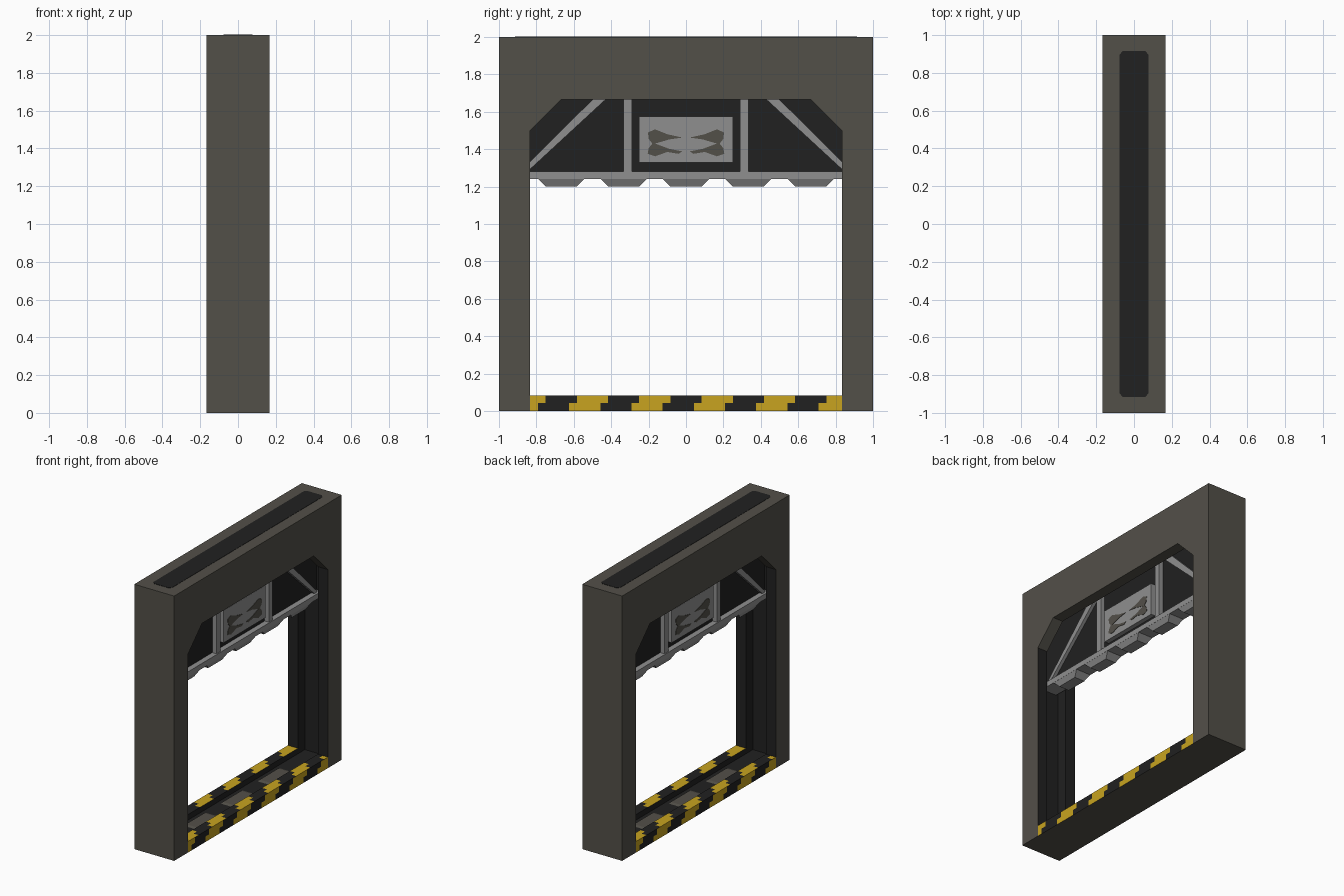
import bpy, bmesh, math
from mathutils import Vector

if "Cube" in bpy.data.objects:
    bpy.data.objects.remove(bpy.data.objects["Cube"])

U = 1 / 24  # design grid unit


def material(name, rgb):
    m = bpy.data.materials.new(name)
    m.diffuse_color = (*rgb, 1)
    m.use_nodes = True
    m.node_tree.nodes["Principled BSDF"].inputs["Base Color"].default_value = m.diffuse_color
    return m


FRAME = material("brown grey", (0.086, 0.080, 0.066))
DARK = material("near black", (0.0150, 0.0150, 0.0150))
STEEL = material("light grey steel", (0.275, 0.275, 0.275))
YELLOW = material("hazard yellow", (0.58, 0.37, 0.014))


def finish(name, bm, *mats):
    bmesh.ops.recalc_face_normals(bm, faces=bm.faces)
    me = bpy.data.meshes.new(name)
    bm.to_mesh(me)
    bm.free()
    for m in mats:
        me.materials.append(m)
    ob = bpy.data.objects.new(name, me)
    bpy.context.collection.objects.link(ob)
    return ob


def prism(name, pts, x0, x1, mat):
    """Extrude a (y, z) outline along x."""
    bm = bmesh.new()
    f = bm.faces.new([bm.verts.new((x0, y, z)) for y, z in pts])
    r = bmesh.ops.extrude_face_region(bm, geom=[f])
    bmesh.ops.translate(bm, vec=(x1 - x0, 0, 0),
                        verts=[v for v in r["geom"] if isinstance(v, bmesh.types.BMVert)])
    return finish(name, bm, mat)


def box(name, x0, x1, y0, y1, z0, z1, mat):
    return prism(name, [(y0, z0), (y1, z0), (y1, z1), (y0, z1)], x0, x1, mat)


def cut(ob, cutter):
    mod = ob.modifiers.new("cut", "BOOLEAN")
    mod.operation, mod.solver, mod.object = "DIFFERENCE", "EXACT", cutter
    bpy.context.view_layer.update()
    ev = ob.evaluated_get(bpy.context.evaluated_depsgraph_get())
    ob.data = bpy.data.meshes.new_from_object(ev)
    ob.modifiers.clear()
    bpy.data.objects.remove(cutter)


# Door frame: chamfered opening, with a wider guide groove in the middle
frame = box("door_frame", -4*U, 4*U, -1, 1, 0, 2, FRAME)
cut(frame, prism("opening_cutter", [(-20*U, -0.1), (20*U, -0.1), (20*U, 1.5), (16*U, 40*U),
                                    (-16*U, 40*U), (-20*U, 1.5)], -1, 1, FRAME))
cut(frame, box("groove_cutter", -2*U, 2*U, -22*U, 22*U, U, 1.76, FRAME))
frame.data.materials.clear()
frame.data.materials.append(FRAME)
frame.data.materials.append(DARK)
for p in frame.data.polygons:
    c = p.center
    inside = abs(c.y) < 0.99 and 0.01 < c.z < 1.99
    p.material_index = int(inside and abs(c.x) < 2*U + 0.001)

# Dark slot cover on the top, with clipped corners
bm = bmesh.new()
corners = [(0.078, 0.895), (0.06, 0.915), (-0.06, 0.915), (-0.078, 0.895),
           (-0.078, -0.895), (-0.06, -0.915), (0.06, -0.915), (0.078, -0.895)]
f = bm.faces.new([bm.verts.new((x, y, 1.999)) for x, y in corners])
r = bmesh.ops.extrude_face_region(bm, geom=[f])
bmesh.ops.translate(bm, vec=(0, 0, 0.003),
                    verts=[v for v in r["geom"] if isinstance(v, bmesh.types.BMVert)])
finish("top_slot_cover", bm, DARK)

# Threshold: floor channel with worn patches between the tooth sockets
box("threshold_base", -2*U, 2*U, -20*U, 20*U, 0, 0.03, FRAME)
box("threshold_channel", -2*U, 2*U, -20*U, 20*U, 0.03, U, DARK)
for i, y in enumerate((-0.44, 0, 0.44)):
    prism(f"channel_patch_{i}", [(y - 0.13, U), (y + 0.13, U), (y + 0.11, U + 0.006),
                                 (y - 0.11, U + 0.006)], -0.05, 0.05, FRAME)

# Threshold rails: grid of square faces, striped in stepped diagonals
for s, side in ((1, "right"), (-1, "left")):
    bm = bmesh.new()
    bmesh.ops.create_cube(bm, size=1)
    bmesh.ops.scale(bm, vec=(2*U, 40*U, 2*U), verts=bm.verts)
    bmesh.ops.translate(bm, vec=(s*3*U, 0, U), verts=bm.verts)
    cuts = [((s*3*U, 0, 0), (1, 0, 0)), ((0, 0, U), (0, 0, 1))]
    cuts += [((0, k*U, 0), (0, 1, 0)) for k in range(-19, 20)]
    for co, no in cuts:
        bmesh.ops.bisect_plane(bm, geom=bm.verts[:] + bm.edges[:] + bm.faces[:],
                               plane_co=co, plane_no=no)
    bmesh.ops.recalc_face_normals(bm, faces=bm.faces)
    for f in bm.faces:
        c, n = f.calc_center_median(), f.normal
        col = math.floor(s * c.y / U + 20)
        if n.z < -0.5:
            f.material_index = 2
        elif n.x * s > 0.5 or n.z > 0.5:
            row = math.floor(c.z / U) if abs(n.x) > 0.5 else 2 + math.floor(4 - abs(c.x) / U)
            f.material_index = 0 if (col - row - 1) % 8 < 4 else 1
    finish(f"threshold_rail_{side}", bm, DARK, YELLOW, FRAME)

# Raised gate: dark core, bottom rail, posts and diagonal braces
box("gate_core", -0.02, 0.02, -0.91, 0.91, 1.26, 1.75, DARK)
box("gate_bottom_rail", -0.0625, 0.0625, -0.91, 0.91, 1.24, 1.28, STEEL)
for s, side in ((1, "right"), (-1, "left")):
    y0, y1 = sorted((s*0.29, s*0.335))
    box(f"gate_post_{side}", -0.055, 0.055, y0, y1, 1.26, 1.75, STEEL)
    prism(f"gate_brace_{side}", [(s*0.88, 1.25), (s*0.36, 1.73), (s*0.435, 1.73), (s*0.88, 1.287)],
          -0.045, 0.045, STEEL)

# Centre panel with abstract painted patches on both faces
box("gate_centre_panel", -0.055, 0.055, -0.25, 0.25, 1.33, 1.575, STEEL)
patch = [(0.02, 1.462), (0.1, 1.48), (0.165, 1.506), (0.203, 1.49), (0.2, 1.455), (0.18, 1.43),
         (0.2, 1.405), (0.205, 1.375), (0.165, 1.362), (0.1, 1.385), (0.04, 1.375), (0.02, 1.388),
         (0.09, 1.402), (0.165, 1.43), (0.09, 1.452)]
for s in (1, -1):
    for x in (0.054, -0.058):
        prism("panel_paint_patch", [(s*y, z) for y, z in patch], x, x + 0.004, FRAME)

# Gate teeth: tapered blocks under the rail
for i in range(-2, 3):
    bm = bmesh.new()
    bmesh.ops.create_cube(bm, size=1)
    for v in bm.verts:
        top = v.co.z > 0
        v.co = Vector((math.copysign(0.0625 if top else 0.042, v.co.x),
                       i / 3 + math.copysign(0.125 if top else 0.083, v.co.y),
                       1.242 if top else 1.2))
    finish(f"gate_tooth_{i + 3}", bm, STEEL)
